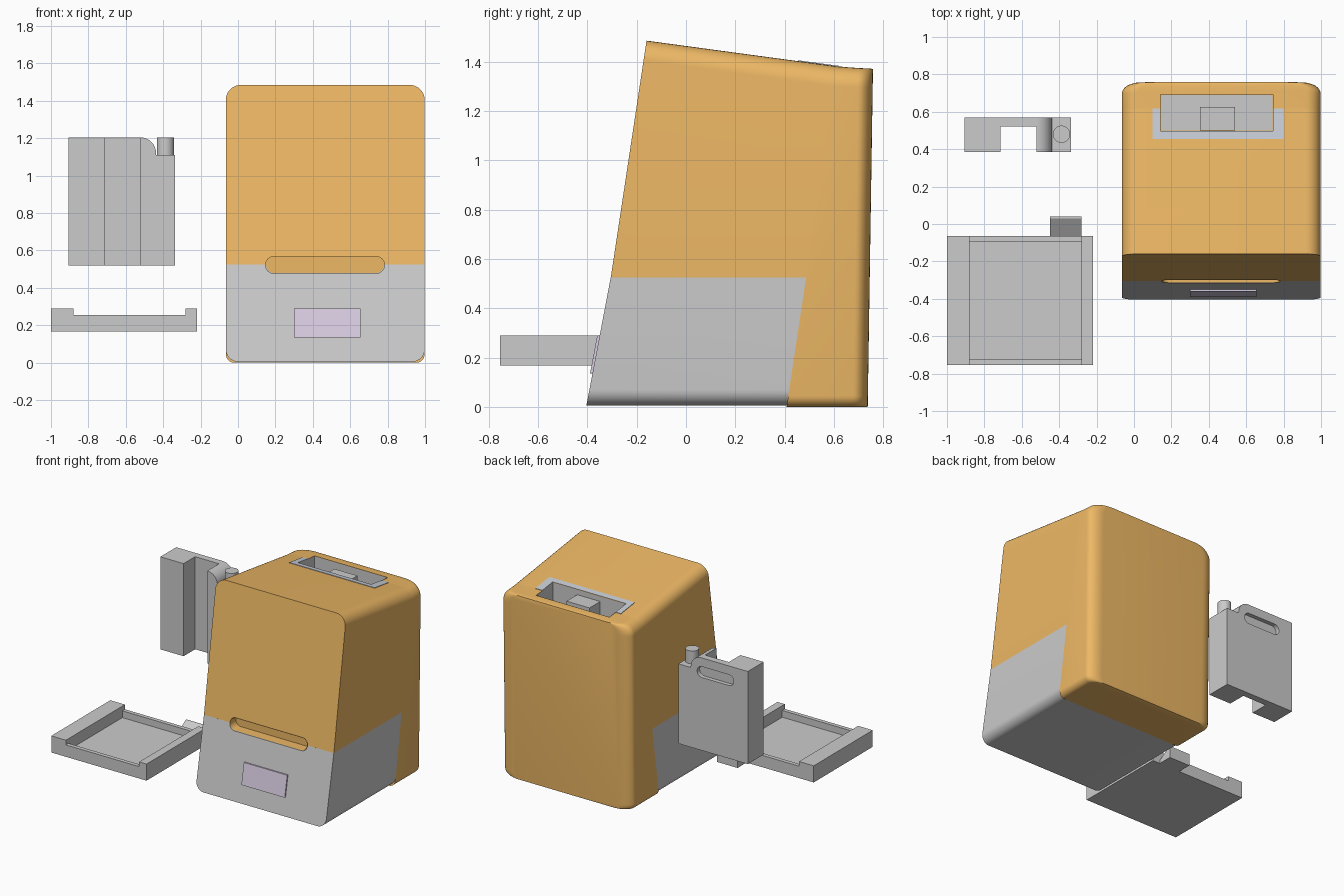
import bpy, bmesh
from math import sin, cos, pi, radians

if "Cube" in bpy.data.objects:
    bpy.data.objects.remove(bpy.data.objects["Cube"])


def material(name, rgb):
    m = bpy.data.materials.new(name)
    m.diffuse_color = (*rgb, 1)
    m.use_nodes = True
    m.node_tree.nodes["Principled BSDF"].inputs["Base Color"].default_value = m.diffuse_color
    return m


ORANGE = material("orange_plastic", (0.85, 0.48, 0.13))
LILAC = material("pale_screen", (0.69, 0.60, 0.75))
PALE = material("pale_trim", (0.58, 0.62, 0.68))


def loft(name, rings, mat=None, start=True, end=True, inside=False):
    """Skin matching rings of points; caps are optional."""
    bm = bmesh.new()
    vs = [[bm.verts.new(p) for p in r] for r in rings]
    n = len(vs[0])
    for a, b in zip(vs, vs[1:]):
        for i in range(n):
            j = (i + 1) % n
            bm.faces.new((a[i], a[j], b[j], b[i]))
    if start:
        bm.faces.new(vs[0][::-1])
    if end:
        bm.faces.new(vs[-1])
    bmesh.ops.recalc_face_normals(bm, faces=bm.faces)
    if inside:
        bmesh.ops.reverse_faces(bm, faces=bm.faces)
    me = bpy.data.meshes.new(name)
    bm.to_mesh(me)
    bm.free()
    ob = bpy.data.objects.new(name, me)
    bpy.context.collection.objects.link(ob)
    if mat:
        me.materials.append(mat)
    return ob


def rounded(x0, x1, z0, z1, rb, rt, seg=8):
    """Rectangle outline in x, z with bottom radius rb and top radius rt."""
    pts = []
    for cx, cz, r, a0 in ((x1 - rb, z0 + rb, rb, -90), (x1 - rt, z1 - rt, rt, 0),
                          (x0 + rt, z1 - rt, rt, 90), (x0 + rb, z0 + rb, rb, 180)):
        if r == 0:
            pts.append((cx, cz))
            continue
        for i in range(seg + 1):
            a = radians(a0 + 90 * i / seg)
            pts.append((cx + r * cos(a), cz + r * sin(a)))
    return pts


def place(outline, yf):
    return [(x, yf(z), z) for x, z in outline]


def box(name, x0, x1, y0, y1, z0, z1, mat=None):
    o = rounded(x0, x1, z0, z1, 0, 0)
    return loft(name, [place(o, lambda z: y0), place(o, lambda z: y1)], mat)


def cut(cutter, *targets):
    for t in targets:
        m = t.modifiers.new("cut", "BOOLEAN")
        m.operation, m.solver, m.object = "DIFFERENCE", "EXACT", cutter
        bpy.context.view_layer.objects.active = t
        bpy.ops.object.modifier_apply(modifier=m.name)
    bpy.data.objects.remove(cutter)


# Shared sloping planes of the housing
X0, X1, SEAM = -0.065, 0.998, 0.525
base_front = lambda z: -0.405 + 0.19 * z
lid_front = lambda z: -0.305 + 0.151 * (z - SEAM)
split = lambda z: 0.408 + 0.151 * z
back = lambda z: 0.737 + 0.0155 * z
top = lambda y: 1.485 - 0.1346 * (y + 0.16) if y < 0.62 else 1.38 - 0.07 * (y - 0.62)
front = lambda z: base_front(z) if z < SEAM else lid_front(z)

# Grey base and orange lid
o = rounded(X0, X1, 0.005, SEAM, 0.065, 0)
base = loft("base", [place(o, base_front), place(o, split)])
lid = loft("lid", [place(rounded(X0, X1, SEAM, 1.485, 0, 0.08), lid_front),
                   place(rounded(X0, X1, SEAM, 1.38, 0, 0.08), split)], ORANGE)

# Rear housing with rounded vertical edges
rings = [place(rounded(X0, X1, 0, 1.38, 0.045, 0.08), split)]
for i in range(9):
    a = pi / 2 * i / 8
    ins = 0.1 * (1 - cos(a))
    rings.append(place(rounded(X0 + ins, X1 - ins, 0, 1.374 - 0.004 * i / 8, 0.045, 0.08),
                       lambda z: back(z) - 0.06 * (1 - sin(a))))
rear = loft("rear_housing", rings, ORANGE)

# Finger slot across the lid seam, with an orange lining
cut(loft("slot_cutter", [place(rounded(0.147, 0.783, 0.477, 0.568, 0.045, 0.045), lambda z, y=y: y)
                         for y in (-0.6, -0.235)]), base, lid)
o = rounded(0.15, 0.78, 0.48, 0.565, 0.042, 0.042)
loft("finger_slot", [place(o, front), place(o, lambda z: -0.24)], ORANGE, start=False, inside=True)

# Screen on the base front
o = rounded(0.30, 0.655, 0.135, 0.29, 0, 0)
loft("screen", [place(o, lambda z: base_front(z) - 0.01), place(o, lambda z: base_front(z) + 0.01)], LILAC)

# Cartridge bay in the top
cut(box("bay_cutter", 0.142, 0.743, 0.497, 0.693, 0.745, 1.6), lid, rear)
bay = [(x, y) for x, y in ((0.145, 0.5), (0.74, 0.5), (0.74, 0.68), (0.73, 0.69), (0.145, 0.69))]
loft("cartridge_bay", [[(x, y, 0.75) for x, y in bay], [(x, y, top(y) - 0.002) for x, y in bay]],
     end=False, inside=True)
box("bay_key", 0.352, 0.54, 0.5, 0.625, 0.75, 1.36)
u = [(0.1, 0.455), (0.8, 0.455), (0.8, 0.618), (0.743, 0.618),
     (0.743, 0.497), (0.142, 0.497), (0.142, 0.618), (0.1, 0.618)]
loft("bay_trim", [[(x, y, top(y) + dz) for x, y in u] for dz in (-0.01, 0.003)], PALE)

# Cartridge: keyed block with a stepped shoulder, cap and rear grip
o = [(-0.905, 0.52), (-0.337, 0.52), (-0.337, 1.11), (-0.438, 1.11)]
o += [(-0.523 + 0.085 * cos(pi / 2 * i / 8), 1.12 + 0.085 * sin(pi / 2 * i / 8)) for i in range(9)]
o += [(-0.905, 1.205)]
cartridge = loft("cartridge", [place(o, lambda z: 0.385), place(o, lambda z: 0.57)])
cut(box("key_cutter", -0.715, -0.52, 0.3, 0.52, 0.4, 1.4), cartridge)
cut(loft("grip_cutter", [place(rounded(-0.79, -0.49, 1.06, 1.14, 0.04, 0.04), lambda z, y=y: y)
                         for y in (0.54, 0.7)]), cartridge)
loft("cartridge_cap", [[(-0.388 + 0.046 * cos(2 * pi * i / 32), 0.48 + 0.046 * sin(2 * pi * i / 32), z)
                        for i in range(32)] for z in (1.10, 1.205)])

# Tray: basin between two raised rails, with a sloped spout
tray = box("tray", -1.0, -0.22, -0.755, -0.065, 0.167, 0.255)
cut(box("basin_cutter", -0.88, -0.28, -0.725, -0.095, 0.205, 0.4), tray)
for side, x0, x1 in (("left", -1.0, -0.88), ("right", -0.28, -0.22)):
    box(side + "_tray_rail", x0, x1, -0.755, -0.065, 0.25, 0.29)
prof = [(-0.067, 0.167), (0.04, 0.167), (0.04, 0.255), (0.03, 0.255), (-0.067, 0.19)]
loft("tray_spout", [[(x, y, z) for y, z in prof] for x in (-0.45, -0.28)])

# Smooth the curved surfaces, keep hard edges
for ob in bpy.data.objects:
    ob.select_set(True)
bpy.context.view_layer.objects.active = base
bpy.ops.object.shade_smooth_by_angle(angle=radians(30))
